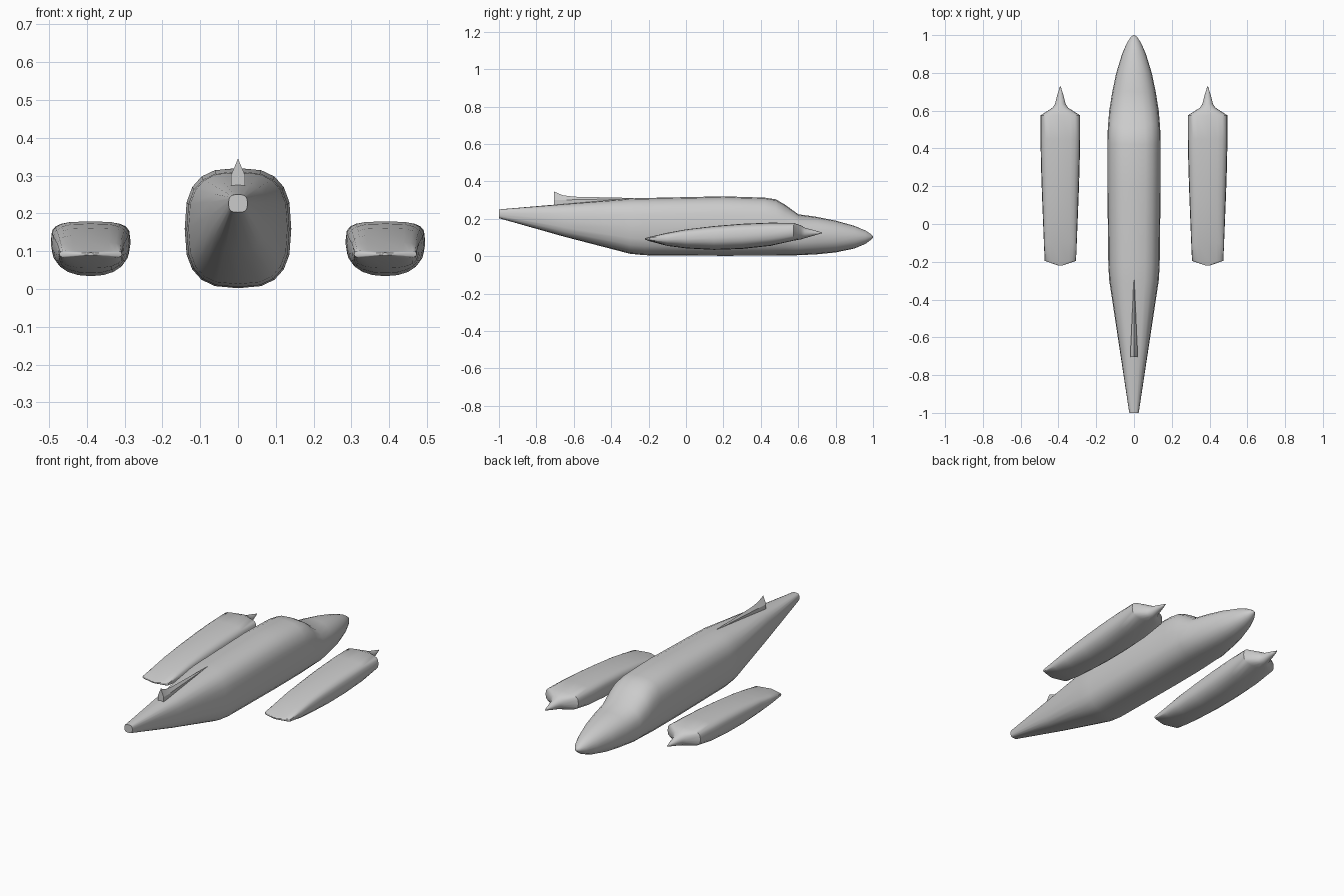
import bpy, bmesh, math

if "Cube" in bpy.data.objects:
    bpy.data.objects.remove(bpy.data.objects["Cube"])


def oval(y, w, lo, hi, n_top, n_low, sides=20):
    """Ring of a rounded-box section, with separate roundness above and below."""
    mid, half = (lo + hi) / 2, (hi - lo) / 2
    ring = []
    for i in range(sides):
        a = 2 * math.pi * i / sides
        c, s = math.cos(a), math.sin(a)
        e = 2 / (n_top if s >= 0 else n_low)
        ring.append((w * math.copysign(abs(c) ** e, c), y,
                     mid + half * math.copysign(abs(s) ** e, s)))
    return ring


def loft(name, rings, x=0, angle=35):
    """Skin a list of equal-sized rings and close both ends."""
    bm = bmesh.new()
    loops = [[bm.verts.new(p) for p in ring] for ring in rings]
    n = len(loops[0])
    for a, b in zip(loops, loops[1:]):
        for i in range(n):
            j = (i + 1) % n
            bm.faces.new((a[i], a[j], b[j], b[i]))
    bm.faces.new(loops[0])
    bm.faces.new(loops[-1])
    bmesh.ops.recalc_face_normals(bm, faces=bm.faces)
    mesh = bpy.data.meshes.new(name)
    bm.to_mesh(mesh)
    bm.free()
    obj = bpy.data.objects.new(name, mesh)
    obj.location.x = x
    bpy.context.collection.objects.link(obj)
    bpy.ops.object.select_all(action='DESELECT')
    obj.select_set(True)
    bpy.context.view_layer.objects.active = obj
    bpy.ops.object.shade_smooth_by_angle(angle=math.radians(angle))
    return obj


# Fuselage: y, half width, bottom, top, roundness
body = [
    (-1.0, .025, .203, .250, 3.0),
    (-.65, .078, .104, .280, 2.8),
    (-.30, .131, .013, .309, 2.8),
    (-.22, .136, .005, .311, 2.8),
    (.20, .141, .002, .320, 2.8),
    (.42, .141, .003, .313, 2.8),
    (.48, .140, .003, .304, 2.7),
    (.53, .137, .004, .275, 2.6),
    (.60, .131, .005, .224, 2.5),
    (.70, .115, .010, .210, 2.3),
    (.80, .094, .020, .190, 2.2),
    (.90, .063, .041, .162, 2.1),
    (.96, .037, .066, .137, 2.0),
    (.99, .017, .088, .117, 2.0),
    (1.0, .003, .100, .106, 2.0),
]
loft("fuselage", [oval(y, w, lo, hi, n, n) for y, w, lo, hi, n in body], angle=50)

# Engine nacelles with pointed spinners: y, half width, bottom, top, roundness above and below
nacelle = [
    (-.22, .010, .089, .096, 3.0, 3.0),
    (-.195, .083, .080, .103, 4.0, 3.0),
    (-.10, .087, .055, .125, 4.0, 2.4),
    (0, .091, .042, .143, 4.0, 2.2),
    (.15, .097, .034, .161, 3.6, 2.2),
    (.30, .102, .039, .173, 3.5, 2.3),
    (.45, .105, .055, .179, 3.5, 2.5),
    (.575, .105, .083, .178, 3.5, 2.8),
    (.615, .042, .090, .164, 2.2, 2.2),
    (.635, .028, .096, .152, 2.0, 2.0),
    (.68, .017, .109, .140, 2.0, 2.0),
    (.728, .002, .123, .127, 2.0, 2.0),
]
for side, sx in (("left", -.39), ("right", .39)):
    loft(side + "_nacelle", [oval(*s) for s in nacelle], x=sx)

# Dorsal fin: y, half width, base, shoulder, ridge
fin = [
    (-.705, .019, .268, .300, .345),
    (-.66, .018, .272, .300, .326),
    (-.60, .015, .277, .302, .318),
    (-.28, .001, .300, .308, .311),
]
loft("dorsal_fin", [[(-w, y, b), (w, y, b), (w, y, s), (0, y, r), (-w, y, s)]
                    for y, w, b, s, r in fin], angle=25)
